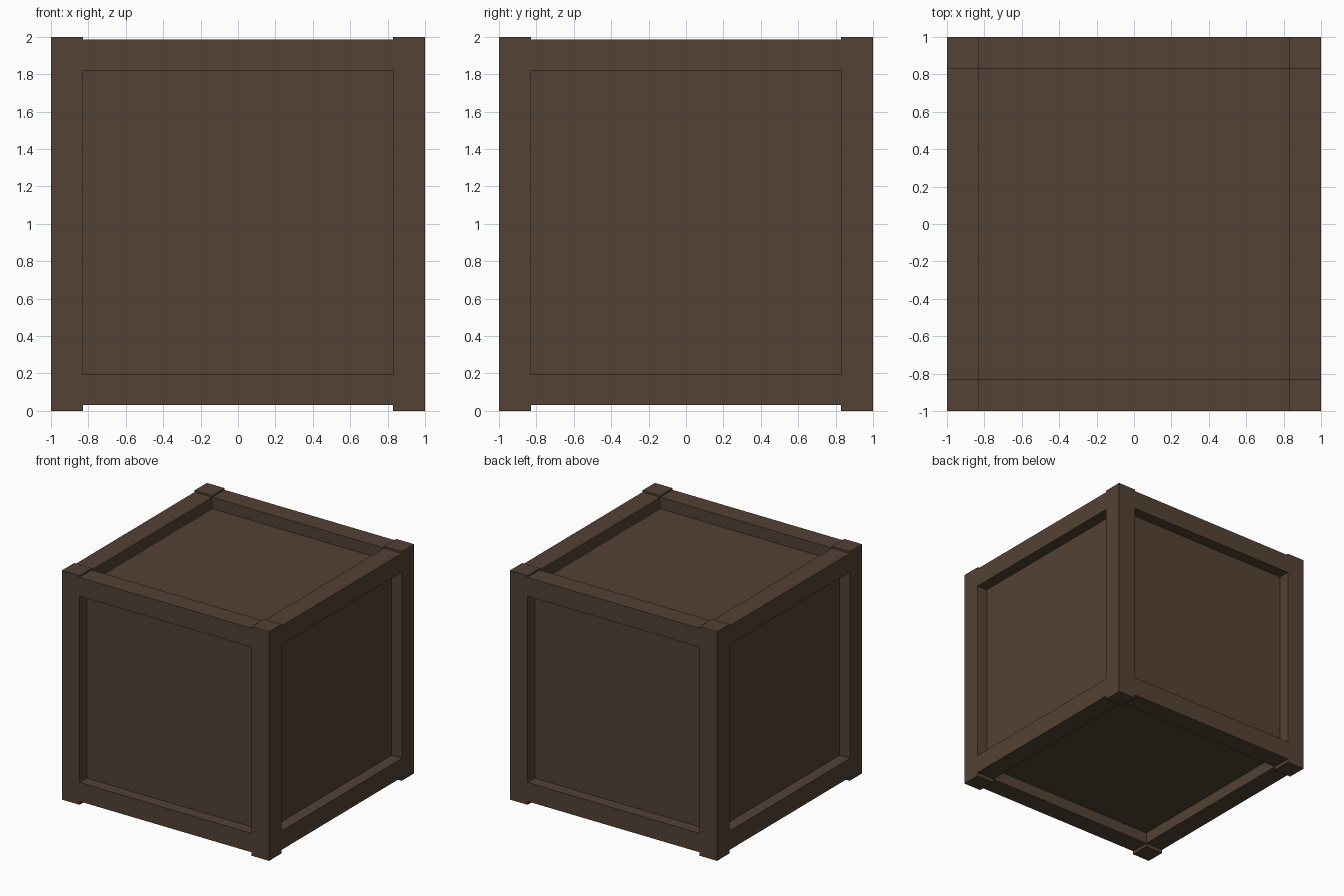
import bpy

if "Cube" in bpy.data.objects:
    bpy.data.objects.remove(bpy.data.objects["Cube"])

wood = bpy.data.materials.new("dark_brown_wood")
wood.diffuse_color = (0.088, 0.054, 0.035, 1)
wood.use_nodes = True
wood.node_tree.nodes["Principled BSDF"].inputs["Base Color"].default_value = wood.diffuse_color


def box(name, lo, hi):
    """Axis-aligned box between two corners."""
    bpy.ops.mesh.primitive_cube_add(
        size=1, location=[(a + b) / 2 for a, b in zip(lo, hi)])
    ob = bpy.context.object
    ob.name = name
    ob.scale = [b - a for a, b in zip(lo, hi)]
    bpy.ops.object.transform_apply(location=False, rotation=False, scale=True)
    ob.data.materials.append(wood)
    return ob


IN, OUT = 0.83, 1.0  # inner and outer edge of the frame


def span(side):
    return sorted((side * IN, side * OUT))


# Recessed panels: one inner box
box("inner_panels", (-0.9, -0.9, 0.13), (0.9, 0.9, 1.885))

# Corner posts, slightly proud of the rails at top and bottom
for sx in (-1, 1):
    for sy in (-1, 1):
        x, y = span(sx), span(sy)
        box("corner_post", (x[0], y[0], 0), (x[1], y[1], 2))

# Top and bottom rails between the posts, flush with their outer faces
for label, z0, z1 in (("bottom", 0.03, 0.195), ("top", 1.82, 1.985)):
    for s in (-1, 1):
        a, b = span(s)
        box(label + "_rail_x", (-IN, a, z0), (IN, b, z1))
        box(label + "_rail_y", (a, -IN, z0), (b, IN, z1))
